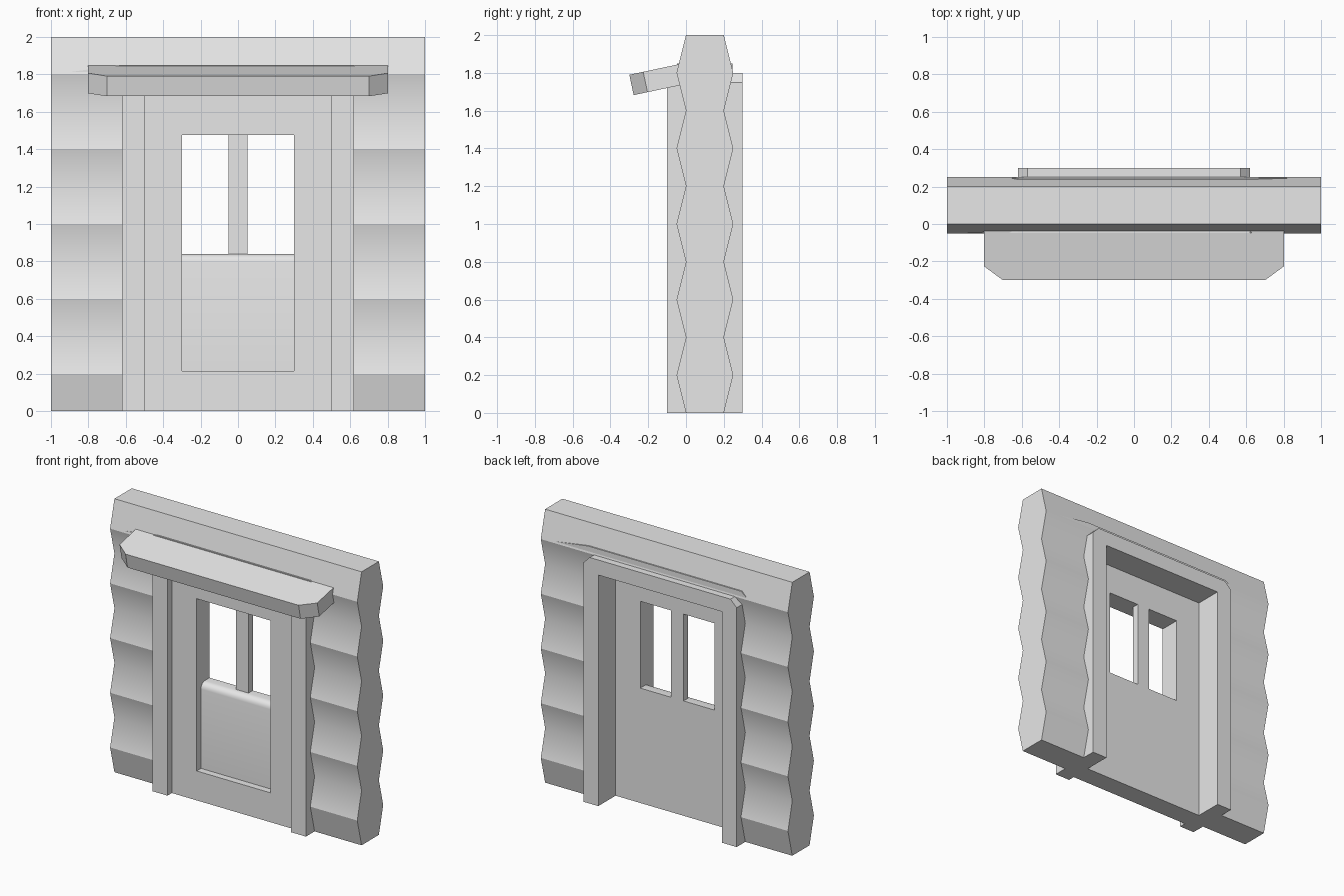
import bpy, bmesh, math
from mathutils import Matrix, Vector

if "Cube" in bpy.data.objects:
    bpy.data.objects.remove(bpy.data.objects["Cube"])

grey = bpy.data.materials.new("light grey")
grey.diffuse_color = (0.8, 0.8, 0.8, 1)
grey.use_nodes = True
grey.node_tree.nodes["Principled BSDF"].inputs["Base Color"].default_value = grey.diffuse_color


def prism(name, outline, axis, a, b, matrix=None, smooth=None):
    """Extrude a 2D outline along an axis from a to b."""
    place = {"x": lambda p, t: (t, p[0], p[1]),
             "y": lambda p, t: (p[0], t, p[1]),
             "z": lambda p, t: (p[0], p[1], t)}[axis]
    bm = bmesh.new()
    lo = [bm.verts.new(place(p, a)) for p in outline]
    hi = [bm.verts.new(place(p, b)) for p in outline]
    n = len(outline)
    bm.faces.new(lo)
    bm.faces.new(hi[::-1])
    for i in range(n):
        j = (i + 1) % n
        f = bm.faces.new((lo[i], hi[i], hi[j], lo[j]))
        f.smooth = smooth is not None
    bmesh.ops.recalc_face_normals(bm, faces=bm.faces)
    if smooth is not None:
        # only the lengthwise edges picked by the rule stay smooth
        for e in bm.edges:
            e.smooth = False
        for i in range(n):
            e = bm.edges.get((lo[i], hi[i]))
            e.smooth = smooth(outline[i])
    if matrix:
        bm.transform(matrix)
    me = bpy.data.meshes.new(name)
    bm.to_mesh(me)
    bm.free()
    me.materials.append(grey)
    ob = bpy.data.objects.new(name, me)
    bpy.context.collection.objects.link(ob)
    return ob


def rect(x0, x1, z0, z1):
    return [(x0, z0), (x1, z0), (x1, z1), (x0, z1)]


def log_profile(first, last):
    """Zigzag wall section between two 0.2 steps (odd steps bulge out)."""
    front = [(-0.05 if i % 2 else 0.0, i * 0.2) for i in range(first, last + 1)]
    back = [(0.2 - y, z) for y, z in reversed(front)]
    return front + back


def valley(p):
    return abs(p[0] - 0.1) < 0.11 and 0.1 < p[1] < 1.9


# Log walls beside the door, and the band over it
for side, s in (("left", -1), ("right", 1)):
    prism("wall_" + side, log_profile(0, 9), "x", s * 0.56, s * 1.0, smooth=valley)
prism("wall_top", log_profile(9, 10), "x", -1, 1)

# Thin wedges above the frame, front and back (half-turn copies)
wedge = [(-0.98, 1.8), (0.68, 1.8), (0.62, 1.85), (-0.62, 1.85)]
prism("wedge_front", wedge, "y", -0.047, 0.08)
prism("wedge_back", [(-x, z) for x, z in wedge], "y", 0.12, 0.247)

# Door frame: one arch with clipped top corners
prism("door_frame", [(-0.62, 0), (-0.62, 1.75), (-0.57, 1.8), (0.57, 1.8),
                     (0.62, 1.75), (0.62, 0), (0.5, 0), (0.5, 1.69),
                     (-0.5, 1.69), (-0.5, 0)], "y", -0.1, 0.3)

# Door leaf: stiles and rails around the opening
DF, DB = -0.05, 0.1
prism("door_leaf", [(-0.5, 0), (-0.5, 1.69), (0.5, 1.69), (0.5, 0), (0.001, 0),
                    (0.001, 0.215), (0.3, 0.215), (0.3, 1.475), (-0.3, 1.475),
                    (-0.3, 0.215), (-0.001, 0.215), (-0.001, 0)], "y", DF, DB)
prism("door_leaf_seam", rect(-0.001, 0.001, 0, 0.215), "y", DF, DB)

# Lower panel with a rounded front top edge, and the window bar
r = 0.045
curve = [(r - r * math.cos(t), 0.84 - r + r * math.sin(t))
         for t in (i * math.pi / 8 for i in range(5))]
prism("door_panel", [(0, 0.215)] + curve + [(DB, 0.84), (DB, 0.215)], "x",
      -0.3, 0.3, smooth=lambda p: p[0] < 0.09 and p[1] > 0.3)
prism("window_bar", rect(-0.05, 0.05, 0.84, 1.475), "y", 0.05, DB)

# Sloping canopy board with clipped front corners
tilt = Matrix.Translation((0, -0.3, 1.79)) @ Matrix.Rotation(math.radians(12), 4, "X")
prism("canopy", [(-0.7, 0), (0.7, 0), (0.8, 0.075), (0.8, 0.28), (-0.8, 0.28),
                 (-0.8, 0.075)], "z", -0.11, 0, matrix=tilt)
